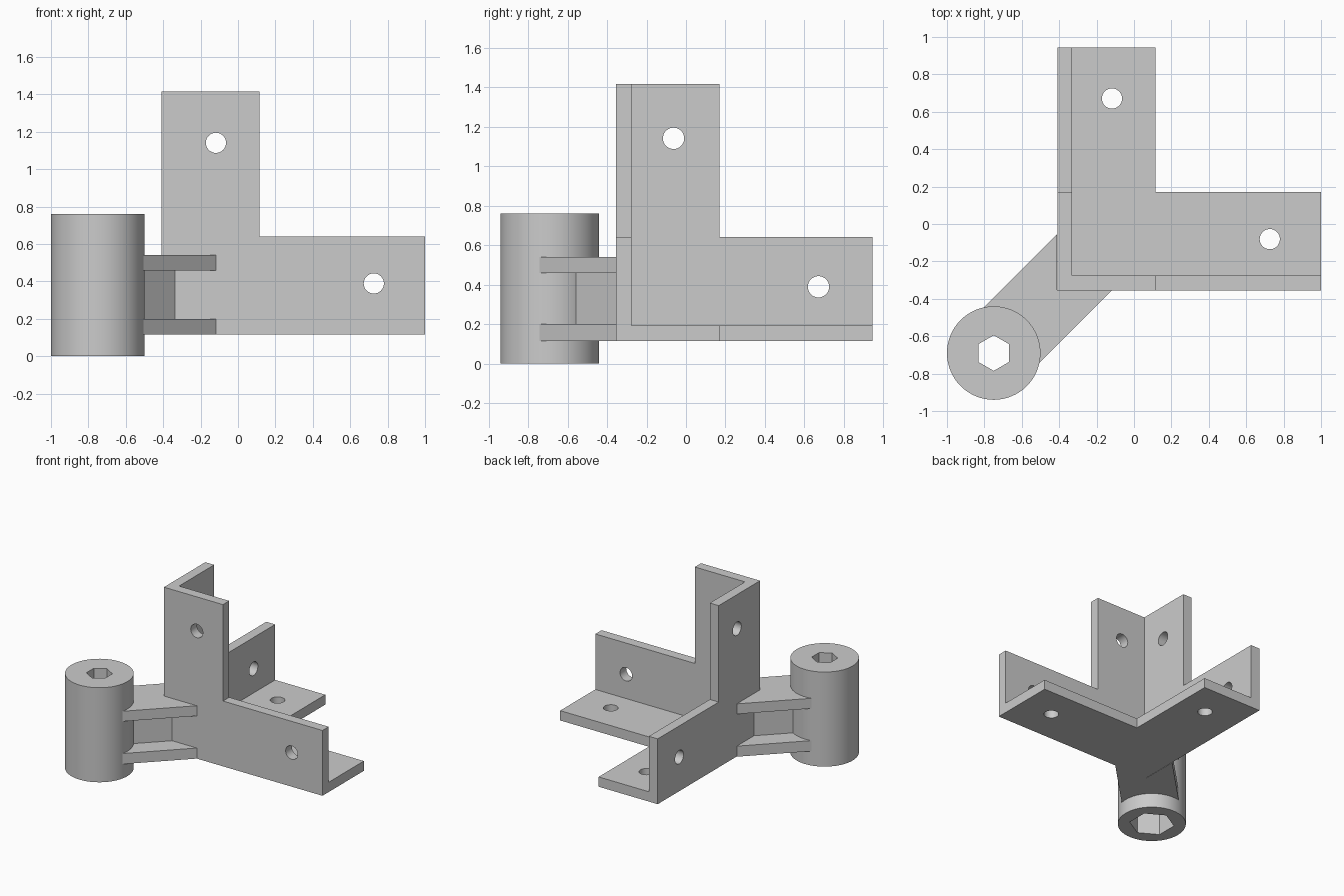
import bpy, bmesh, math
from mathutils import Matrix, Vector

if "Cube" in bpy.data.objects:
    bpy.data.objects.remove(bpy.data.objects["Cube"])

grey = bpy.data.materials.new("light_grey")
grey.use_nodes = True
colour = (0.6, 0.6, 0.6, 1)
grey.diffuse_color = colour
grey.node_tree.nodes["Principled BSDF"].inputs["Base Color"].default_value = colour


def prism(name, outline, low, high, matrix=Matrix()):
    """Extrude a flat outline from low to high, then place it."""
    bm = bmesh.new()
    face = bm.faces.new([bm.verts.new((u, v, low)) for u, v in outline])
    top = bmesh.ops.extrude_face_region(bm, geom=[face])["geom"]
    bmesh.ops.translate(bm, vec=(0, 0, high - low),
                        verts=[g for g in top if isinstance(g, bmesh.types.BMVert)])
    bmesh.ops.transform(bm, matrix=matrix, verts=bm.verts)
    bmesh.ops.recalc_face_normals(bm, faces=bm.faces)
    mesh = bpy.data.meshes.new(name)
    bm.to_mesh(mesh)
    bm.free()
    mesh.materials.append(grey)
    obj = bpy.data.objects.new(name, mesh)
    bpy.context.collection.objects.link(obj)
    return obj


def ring(radius, count, centre=(0, 0), turn=0.0):
    return [(centre[0] + radius * math.cos(turn + math.tau * i / count),
             centre[1] + radius * math.sin(turn + math.tau * i / count))
            for i in range(count)]


def combine(target, tool, operation):
    mod = target.modifiers.new(operation.lower(), "BOOLEAN")
    mod.operation, mod.object, mod.solver = operation, tool, "EXACT"
    bpy.context.view_layer.objects.active = target
    bpy.ops.object.modifier_apply(modifier=mod.name)
    bpy.data.objects.remove(tool)


def smooth(obj):
    bpy.ops.object.select_all(action="DESELECT")
    obj.select_set(True)
    bpy.context.view_layer.objects.active = obj
    bpy.ops.object.shade_smooth_by_angle(angle=math.radians(30))


# Corner bracket: three L-shaped plates meeting at one corner
corner = Vector((-0.41, -0.355, 0.115))
LENGTHS, WIDTH, THICK = (1.41, 1.30, 1.30), 0.525, 0.079
HOLE_NEAR, HOLE_INSET, HOLE_RADIUS = 0.292, 0.274, 0.054
bracket = None
for name, a, b in (("floor", 0, 1), ("front_wall", 0, 2), ("side_wall", 1, 2)):
    normal = 3 - a - b
    place = Matrix.Translation(corner)
    for row in range(3):
        for col, axis in enumerate((a, b, normal)):
            place[row][col] = 1.0 if row == axis else 0.0
    la, lb = LENGTHS[a], LENGTHS[b]
    plate = prism(name, [(0, 0), (la, 0), (la, WIDTH), (WIDTH, WIDTH), (WIDTH, lb), (0, lb)],
                  0, THICK, place)
    for centre in ((la - HOLE_INSET, HOLE_INSET), (HOLE_NEAR, lb - HOLE_INSET)):
        combine(plate, prism("drill", ring(HOLE_RADIUS, 32, centre), -0.05, THICK + 0.05, place),
                "DIFFERENCE")
    if bracket:
        combine(bracket, plate, "UNION")
    else:
        bracket = plate
bracket.name = "corner_bracket"
smooth(bracket)

# Barrel with a small hexagonal bore above a wide hexagonal pocket
BARREL = (-0.75, -0.69)
barrel = prism("barrel", ring(0.25, 64, BARREL), 0, 0.76)
for radius, low, high in ((0.095, 0.2, 0.9), (0.165, -0.1, 0.4)):
    combine(barrel, prism("hex_cutter", ring(radius, 6, BARREL, math.pi / 2), low, high),
            "DIFFERENCE")
smooth(barrel)

# Diagonal arm: two flanges and a web, from the barrel to the corner's outside
diagonal = Matrix.Translation((*BARREL, 0)) @ Matrix.Rotation(math.pi / 4, 4, "Z")
reach = (corner.xy - Vector(BARREL)).length


def arm_outline(half, start):
    # notched end wraps both sides of the bracket corner
    return [(0.2, 0), (start, -half), (reach + half, -half), (reach, 0),
            (reach + half, half), (start, half)]


for name, half, start, low, high in (("lower_flange", 0.21, 0.125, 0.115, 0.2),
                                     ("upper_flange", 0.21, 0.125, 0.458, 0.54),
                                     ("web", 0.055, 0.2, 0.19, 0.465)):
    prism("arm_" + name, arm_outline(half, start), low, high, diagonal)
